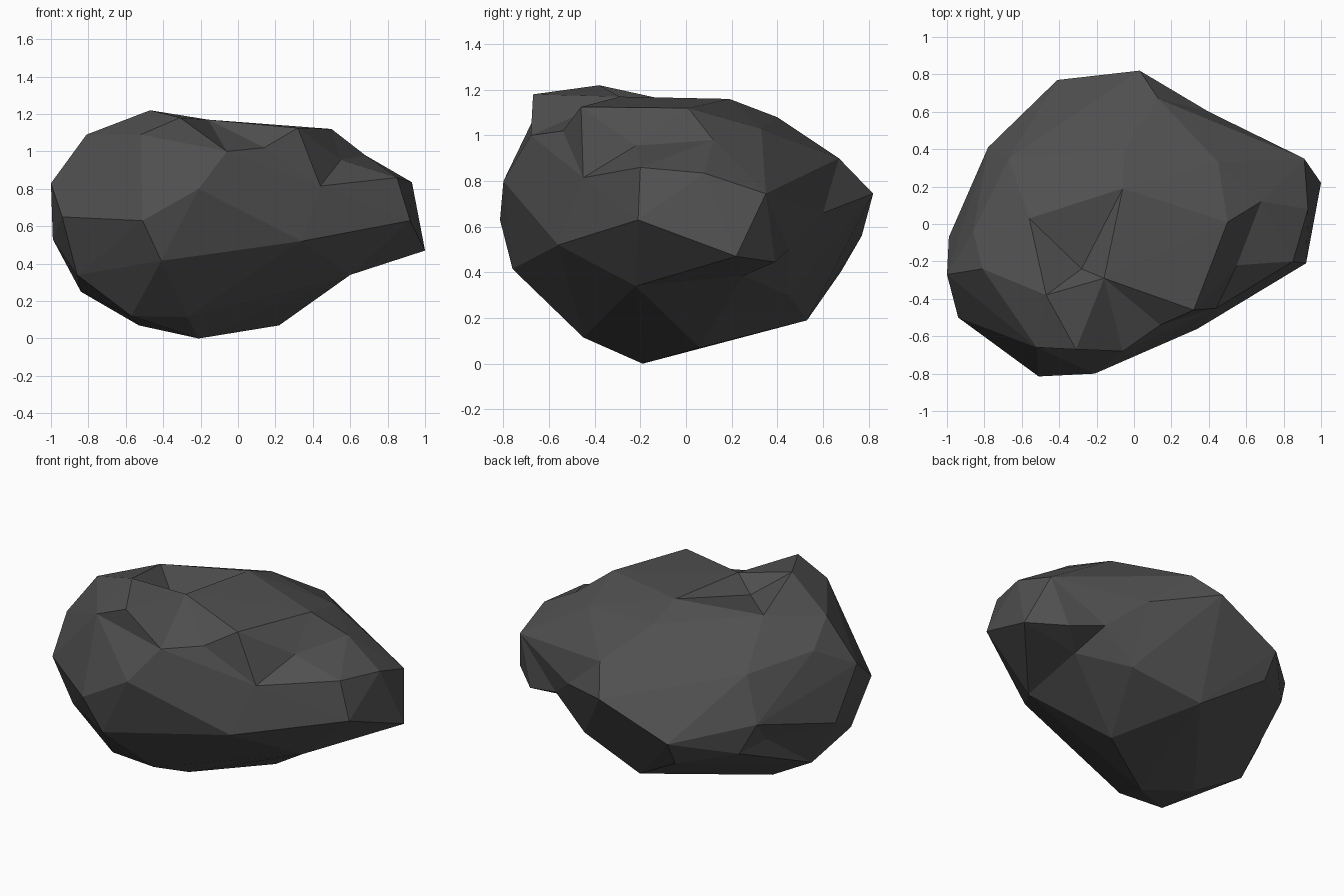
import bpy, bmesh
from mathutils import Vector

if "Cube" in bpy.data.objects:
    bpy.data.objects.remove(bpy.data.objects["Cube"])

# Corner points of the boulder (x, y, z), grouped by region
CORNERS = [
    # crown
    (-.47, -.38, 1.22), (-.31, -.67, 1.18), (-.52, -.66, 1.09), (-.81, -.24, 1.09),
    (-.86, -.04, .96), (-.56, .03, 1.13), (-.06, .19, 1.16), (-.16, -.29, 1.17),
    (.32, -.46, 1.125), (.5, .01, 1.12), (.68, .12, .98), (.45, .33, 1.03), (-.05, .4, 1.08),
    # left and front
    (-1, -.27, .83), (-.94, -.5, .65), (-.99, -.07, .53), (-.86, -.41, .34),
    (-.41, -.76, .415), (-.51, -.815, .63), (-.21, -.8, .8), (.34, -.56, .52),
    # right end
    (.92, -.21, .63), (1, .22, .47), (.91, .35, .745), (.85, -.2, .86), (.81, .39, .445),
    (.93, .08, .835),
    # back
    (.13, .67, .9), (.03, .82, .745), (-.41, .77, .56), (-.4, .68, .405), (-.78, .41, .645),
    # underside
    (-.84, -.05, .25), (-.53, -.1, .07), (-.57, -.43, .12), (-.27, -.45, .115),
    (-.21, -.19, 0), (.22, .06, .07), (-.05, .53, .19), (.39, .45, .3), (-.7, .47, .465),
]
# Floors of the chipped hollows and inward bends
DENTS = [(.14, -.54, 1.02), (.44, -.45, .815), (.55, -.22, .955), (-.28, -.24, 1.08),
         (-.75, .27, .495), (-.67, .35, .91), (-.06, -.68, 1.0), (.4, .6, .66),
         (.59, .45, .5), (.65, .25, .385), (.6, -.22, .34)]
# Ridges that must run between two points: crown rim, front, back, left notch
RIDGES = [(0, 7), (7, 47), (23, 27), (45, 46), (45, 4), (45, 15), (45, 31), (45, 40)]

CENTRE = Vector((0, 0, .6))
RADII = (1, .82, .62)


def on_ellipsoid(p):
    d = Vector((c / r for c, r in zip(p - CENTRE, RADII))).normalized()
    return CENTRE + Vector((c * r for c, r in zip(d, RADII)))


def side(a, b, c):
    return (a.co - CENTRE).cross(b.co - CENTRE).dot(c.co - CENTRE)


def opposite(e):
    return [next(v for v in f.verts if v not in e.verts) for f in e.link_faces]


def can_turn(e):
    """True if the edge can be swapped for the other diagonal."""
    (a, b), (c, d) = e.verts, opposite(e)
    linked = any(c in x.verts for x in d.link_edges)
    return not linked and side(c, d, a) * side(c, d, b) < -1e-6


def is_concave(e):
    (a, b), (c, d) = e.verts, opposite(e)
    n = (b.co - a.co).cross(c.co - a.co).normalized()
    if n.dot(a.co - CENTRE) < 0:
        n.negate()
    return n.dot(d.co - a.co) > 1e-3


# Skin the points over an ellipsoid, then move them to their real places
points = [Vector(p) for p in CORNERS + DENTS]
bm = bmesh.new()
verts = [bm.verts.new(on_ellipsoid(p)) for p in points]
bmesh.ops.convex_hull(bm, input=verts)
bmesh.ops.triangulate(bm, faces=bm.faces[:])
for v, p in zip(verts, points):
    v.co = p
dents = set(verts[len(CORNERS):])

# Turn concave edges outward so only the hollows sink in
for _ in range(200):
    edge = next((e for e in bm.edges if not dents & {*e.verts, *opposite(e)}
                 and is_concave(e) and can_turn(e)), None)
    if edge is None or bmesh.utils.edge_rotate(edge, True) is None:
        break

# Lay the named ridges
for i, j in RIDGES * 2:
    edge = next((e for e in bm.edges if set(opposite(e)) == {verts[i], verts[j]}), None)
    if edge and can_turn(edge):
        bmesh.utils.edge_rotate(edge, True)
bmesh.ops.recalc_face_normals(bm, faces=bm.faces[:])

mesh = bpy.data.meshes.new("boulder")
bm.to_mesh(mesh)
bm.free()
boulder = bpy.data.objects.new("boulder", mesh)
bpy.context.collection.objects.link(boulder)

stone = bpy.data.materials.new("dark grey stone")
stone.diffuse_color = (.08, .08, .08, 1)
stone.use_nodes = True
stone.node_tree.nodes["Principled BSDF"].inputs["Base Color"].default_value = stone.diffuse_color
mesh.materials.append(stone)
